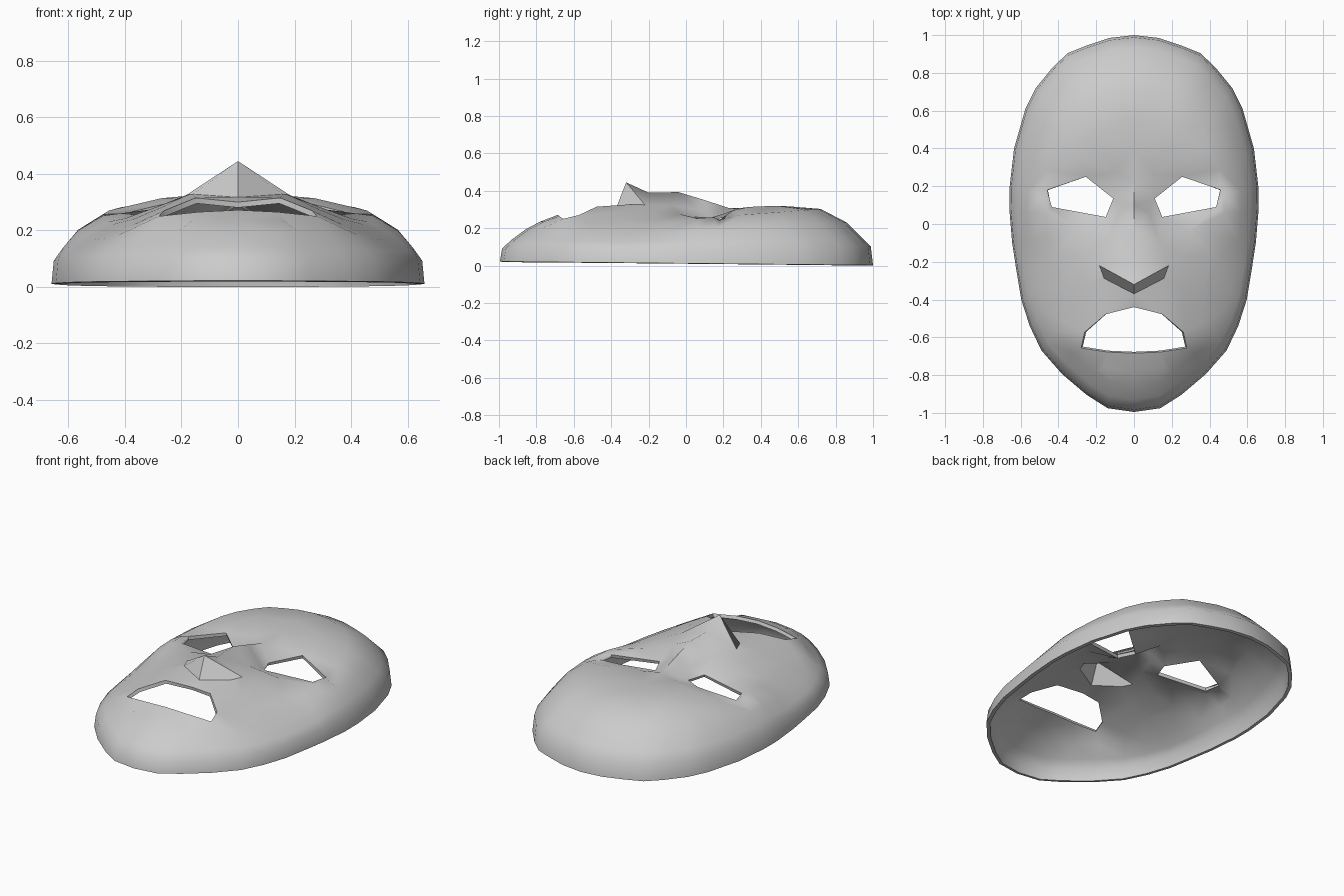
import bpy, bmesh, math
from mathutils import Vector
from mathutils.geometry import delaunay_2d_cdt

if "Cube" in bpy.data.objects:
    bpy.data.objects.remove(bpy.data.objects["Cube"])

# Right half of the outline, from brow top to chin
outline = [(0, 1), (.13, .985), (.25, .945), (.35, .905), (.43, .83), (.52, .72),
           (.575, .61), (.635, .4), (.658, .2), (.66, .08), (.645, -.1), (.622, -.25),
           (.597, -.4), (.552, -.54), (.49, -.67), (.38, -.795), (.25, -.905),
           (.14, -.975), (0, -.995)]
# Openings and nose underside, with heights
eye = [(.11, .135, .255), (.255, .25, .295), (.46, .18, .245), (.435, .09, .245),
       (.15, .037, .26)]
mouth = [(0, -.44, .3), (.15, -.478, .315), (.262, -.573, .27), (.28, -.657, .25),
         (.14, -.678, .265), (0, -.684, .272)]
nose = [(0, -.32, .445), (.183, -.22, .325), (.158, -.288, .328), (0, -.37, .317)]
# Nose ridge, brow, forehead, cheek and chin surface points
relief = [(0, -.2, .39), (0, -.04, .393), (0, .1, .35), (0, .23, .308),
          (.13, -.08, .325), (.08, .06, .3),
          (.1, .27, .305), (.27, .34, .314), (0, .4, .31), (.2, .48, .32),
          (0, .55, .317), (.38, .4, .285),
          (.3, -.03, .275), (.27, -.17, .29), (.4, -.15, .242), (.25, -.34, .29),
          (.37, -.36, .24), (.37, -.52, .22), (0, -.78, .235), (.16, -.76, .235)]

pts, edges = [], []


def add_loop(loop, closed=True):
    start = len(pts)
    pts.extend(loop)
    n = len(loop)
    edges.extend((start + i, start + (i + 1) % n) for i in range(n if closed else n - 1))
    return start


def ring(s, z, lift, dip=0, y_min=-2):
    # Contour inside the outline: raised on the forehead, hollowed at the cheeks
    return [(x * s, y * s, z + lift * max(0, y) - dip * max(0, 1 - ((y + .35) / .4) ** 2))
            for x, y in outline if y * s > y_min]


def inside(p, poly):
    hit = False
    for i, a in enumerate(poly):
        b = poly[i - 1]
        if (a[1] > p.y) != (b[1] > p.y):
            if p.x < a[0] + (p.y - a[1]) * (b[0] - a[0]) / (b[1] - a[1]):
                hit = not hit
    return hit


# Rim and rounded side wall
add_loop([(x, y, .012 - .01 * y) for x, y in outline], False)
add_loop(ring(.988, .092, .01), False)
add_loop(ring(.935, .14, .015, .015), False)
add_loop(ring(.86, .195, .035, .03), False)
pts.extend(ring(.72, .248, .055, .03, -.2))
# Facial features
add_loop(eye)
add_loop(mouth)
nose_start = add_loop(nose)
pts.extend(relief)

# Triangulate the half face in plan, leaving the openings empty
vs, _, fs, origin, _, _ = delaunay_2d_cdt([Vector(p[:2]) for p in pts], edges, [], 0, 1e-5)
bm = bmesh.new()
bv = [bm.verts.new((v.x, v.y, pts[origin[i][0]][2])) for i, v in enumerate(vs)]
at = {origin[i][0]: v for i, v in enumerate(bv)}
rim = {i for i in range(len(vs)) if origin[i][0] < len(outline)}
for f in fs:
    c = sum((vs[i] for i in f), Vector((0, 0))) / len(f)
    if any(inside(c, hole) for hole in (eye, mouth, nose)) or all(i in rim for i in f):
        continue
    bm.faces.new([bv[i] for i in f])
# Nose underside as one flat facet
bm.faces.new([at[nose_start + i] for i in range(4)])
bmesh.ops.recalc_face_normals(bm, faces=bm.faces)
if sum(f.normal.z for f in bm.faces) < 0:
    bmesh.ops.reverse_faces(bm, faces=bm.faces)
mesh = bpy.data.meshes.new("face_mask")
bm.to_mesh(mesh)
bm.free()
mask = bpy.data.objects.new("face_mask", mesh)
bpy.context.collection.objects.link(mask)

# Mirror to a full face and give the shell its thickness
mirror = mask.modifiers.new("mirror", 'MIRROR')
mirror.use_clip = True
shell = mask.modifiers.new("shell", 'SOLIDIFY')
shell.thickness = .02
shell.offset = -1
bpy.context.view_layer.objects.active = mask
mask.select_set(True)
for name in ("mirror", "shell"):
    bpy.ops.object.modifier_apply(modifier=name)
bpy.ops.object.shade_smooth_by_angle(angle=math.radians(60))

# Crisp nose underside
mesh = mask.data
crisp = set()
for p in mesh.polygons:
    if math.hypot(abs(p.center.x) - .085, p.center.y + .3) < .04 and len(p.vertices) == 4:
        p.use_smooth = False
        crisp.update(p.edge_keys)
for e in mesh.edges:
    if e.key in crisp:
        e.use_edge_sharp = True
